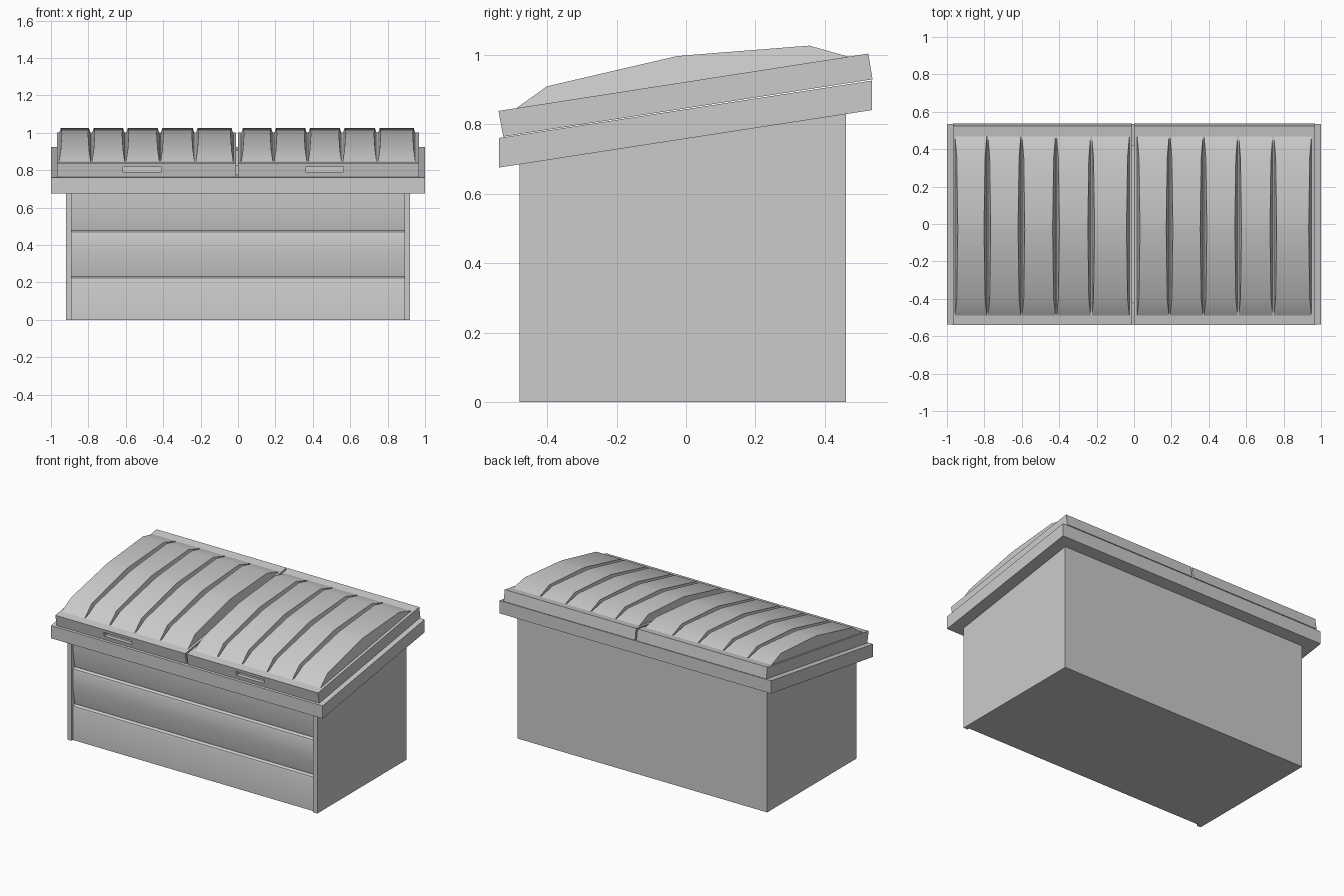
import bpy, bmesh, math

if "Cube" in bpy.data.objects:
    bpy.data.objects.remove(bpy.data.objects["Cube"])


def finish(name, bm, smooth=None):
    bmesh.ops.recalc_face_normals(bm, faces=bm.faces)
    mesh = bpy.data.meshes.new(name)
    bm.to_mesh(mesh)
    bm.free()
    ob = bpy.data.objects.new(name, mesh)
    bpy.context.collection.objects.link(ob)
    if smooth:
        bpy.ops.object.select_all(action='DESELECT')
        ob.select_set(True)
        bpy.context.view_layer.objects.active = ob
        bpy.ops.object.shade_smooth_by_angle(angle=math.radians(smooth))
    return ob


def prism(name, profile, x0, x1, smooth=None):
    """Extrude a (y, z) profile from x0 to x1."""
    bm = bmesh.new()
    face = bm.faces.new([bm.verts.new((x0, y, z)) for y, z in profile])
    ext = bmesh.ops.extrude_face_region(bm, geom=[face])
    verts = [g for g in ext['geom'] if isinstance(g, bmesh.types.BMVert)]
    bmesh.ops.translate(bm, verts=verts, vec=(x1 - x0, 0, 0))
    return finish(name, bm, smooth)


def slope(y):          # underside of the sloped rim
    return 0.758 + 0.154 * y


def lid_top(y):        # upper surface of the lids
    return 0.838 + 0.155 * (y + 0.54)


def sloped(y0, y1, h):
    return [(y0, slope(y0)), (y1, slope(y1)), (y1, slope(y1) + h), (y0, slope(y0) + h)]


def wall(y0, y1):
    return [(y0, 0), (y1, 0), (y1, slope(y1) + 0.03), (y0, slope(y0) + 0.03)]


# Body: side walls protrude past the front as posts
for side, s in (("left", -1), ("right", 1)):
    prism(side + "_wall", wall(-0.48, 0.46), s * 0.89, s * 0.92)
prism("back_wall", wall(0.43, 0.46), -0.9, 0.9)
prism("floor", [(-0.46, 0), (0.45, 0), (0.45, 0.03), (-0.46, 0.03)], -0.9, 0.9)

# Front panel with two lapped ledges
front = [(-0.43, 0), (-0.465, 0)]
for z in (0.228, 0.475):
    front += [(-0.465, z - 0.016), (-0.461, z - 0.004), (-0.452, z + 0.002),
              (-0.444, z + 0.004), (-0.448, z + 0.02), (-0.465, z + 0.13)]
front += [(-0.465, 0.7), (-0.43, 0.7)]
prism("front_panel", front, -0.895, 0.895, 35)

# Sloped rim frame
for side, s in (("left", -1), ("right", 1)):
    prism(side + "_rim", sloped(-0.538, 0.535, 0.085), s * 0.87, s * 1.0)
prism("front_rim", sloped(-0.538, -0.42, 0.085), -0.87, 0.87)
prism("back_rim", sloped(0.42, 0.535, 0.085), -0.87, 0.87)

# Two lids with raised ribs and a handle recess
lid_profile = [(-0.526, 0.764), (0.537, 0.929), (0.525, 1.003), (-0.54, 0.838)]
crest = [(-0.49, None), (-0.40, 0.909), (-0.03, 0.995), (0.01, 0.999),
         (0.355, 1.026), (0.47, None)]
edges = [0.014, 0.190, 0.372, 0.557, 0.745, 0.952]


def rib(name, x0, x1):
    bm = bmesh.new()
    rings = []
    for y, top in crest:
        base = lid_top(y) - 0.001
        top = top or base
        inset = 0.003 + 0.19 * (top - base)
        rings.append([bm.verts.new(p) for p in (
            (x0 + 0.003, y, base), (x0 + inset, y, top),
            (x1 - inset, y, top), (x1 - 0.003, y, base))])
    for a, b in zip(rings, rings[1:]):
        for i in range(4):
            j = (i + 1) % 4
            bm.faces.new((a[i], a[j], b[j], b[i]))
    bmesh.ops.remove_doubles(bm, verts=bm.verts, dist=1e-5)
    return finish(name, bm, 25)


for side, x0, x1, off in (("right", 0.0, 0.967, 0.0), ("left", -0.967, -0.011, -0.974)):
    lid = prism(side + "_lid", lid_profile, x0, x1)
    cutter = prism(side + "_handle_cutter",
                   [(-0.6, 0.79), (-0.505, 0.79), (-0.505, 0.817), (-0.6, 0.817)],
                   0.36 + off, 0.565 + off)
    cutter.hide_render = True
    cutter.hide_viewport = True
    cut = lid.modifiers.new("handle_recess", 'BOOLEAN')
    cut.object = cutter
    cut.operation = 'DIFFERENCE'
    for i, (a, b) in enumerate(zip(edges, edges[1:])):
        rib(f"{side}_lid_rib_{i + 1}", a + off, b + off)
